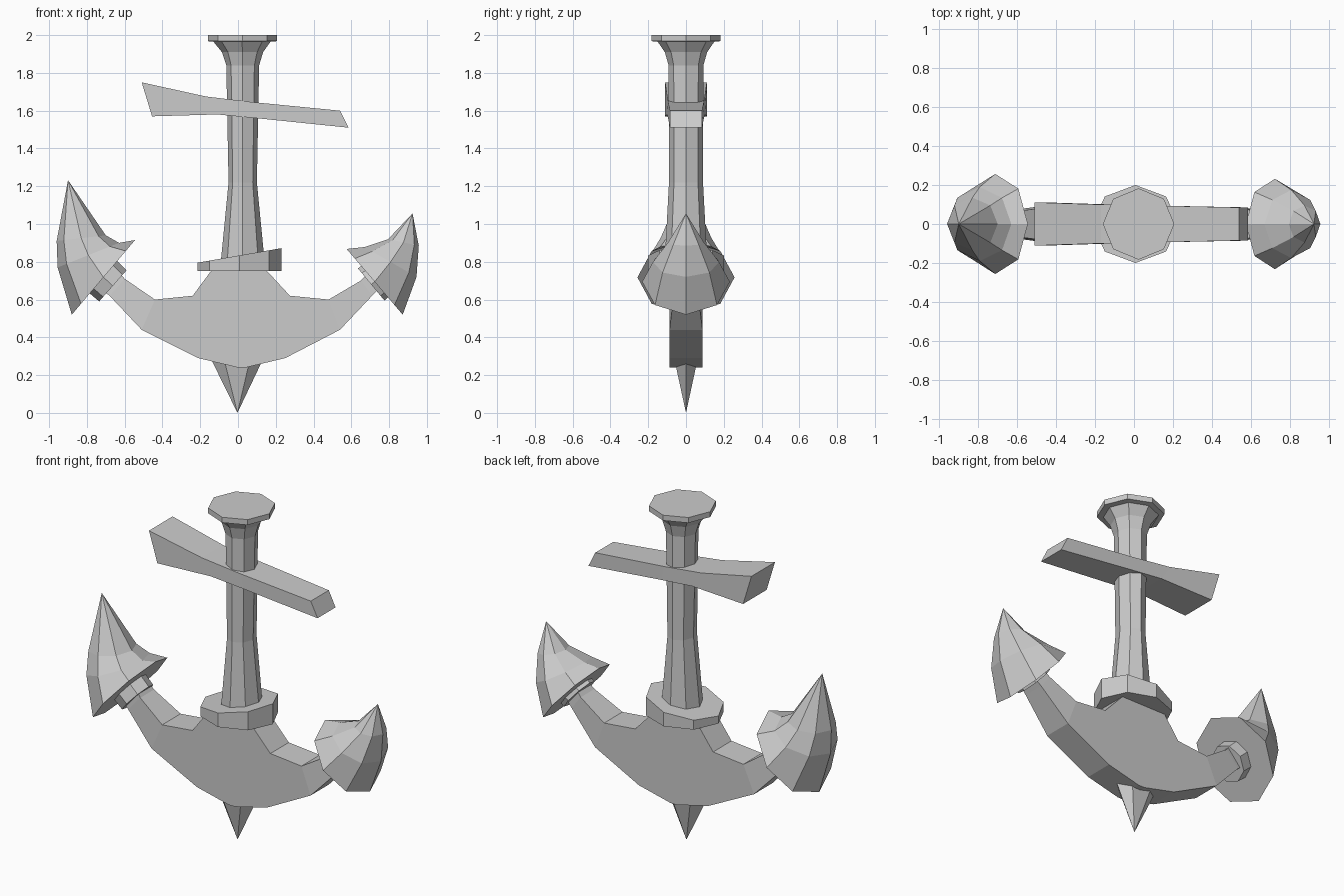
import bpy
from math import sin, cos, pi
from mathutils import Vector

if "Cube" in bpy.data.objects:
    bpy.data.objects.remove(bpy.data.objects["Cube"])


def make(name, verts, faces):
    me = bpy.data.meshes.new(name)
    me.from_pydata([tuple(v) for v in verts], [], faces)
    me.update()
    ob = bpy.data.objects.new(name, me)
    bpy.context.collection.objects.link(ob)
    bpy.ops.object.select_all(action='DESELECT')
    bpy.context.view_layer.objects.active = ob
    ob.select_set(True)
    bpy.ops.object.mode_set(mode='EDIT')
    bpy.ops.mesh.select_all(action='SELECT')
    bpy.ops.mesh.normals_make_consistent(inside=False)
    bpy.ops.object.mode_set(mode='OBJECT')
    return ob


def loft(name, rings, n=8, tip=None):
    """Rings given as ((x, z) of one side, (x, z) of other side, y radius)."""
    verts, faces = [], []
    for a, b, ry in rings:
        a, b = Vector((a[0], 0, a[1])), Vector((b[0], 0, b[1]))
        c, u = (a + b) / 2, (b - a) / 2
        verts += [c + u * cos(2 * pi * i / n) + Vector((0, ry * sin(2 * pi * i / n), 0))
                  for i in range(n)]
    for r in range(len(rings) - 1):
        for i in range(n):
            j = (i + 1) % n
            faces.append((r * n + i, r * n + j, r * n + n + j, r * n + n + i))
    faces.append(tuple(range(n)))
    last = (len(rings) - 1) * n
    if tip:
        verts.append(Vector((tip[0], 0, tip[1])))
        faces += [(last + i, last + (i + 1) % n, last + n) for i in range(n)]
    else:
        faces.append(tuple(range(last, last + n)))
    return make(name, verts, faces)


def strip(name, pairs):
    """Bar from cross-sections ((x, z) top, (x, z) bottom, half depth)."""
    verts, faces = [], []
    for t, b, h in pairs:
        verts += [(t[0], -h, t[1]), (t[0], h, t[1]), (b[0], h, b[1]), (b[0], -h, b[1])]
    for k in range(len(pairs) - 1):
        for i in range(4):
            j = (i + 1) % 4
            faces.append((4 * k + i, 4 * k + j, 4 * k + 4 + j, 4 * k + 4 + i))
    e = 4 * len(pairs)
    faces += [(0, 1, 2, 3), (e - 4, e - 3, e - 2, e - 1)]
    return make(name, verts, faces)


# Shank with flared octagonal cap
loft("shank", [((x0, z), (x1, z), ry) for z, x0, x1, ry in (
    (0.76, -0.095, 0.145, 0.115), (1.22, -0.05, 0.10, 0.09), (1.84, -0.062, 0.112, 0.092),
    (1.91, -0.085, 0.133, 0.112), (1.965, -0.13, 0.172, 0.15), (1.968, -0.16, 0.207, 0.183),
    (2.0, -0.16, 0.207, 0.183))])

# Collar with slanted top
loft("collar", [((-0.215, 0.75), (0.23, 0.75), 0.2), ((-0.215, 0.795), (0.23, 0.872), 0.2)])

# Crooked crossbar
strip("crossbar", [((-0.51, 1.75), (-0.455, 1.57), 0.111), ((-0.17, 1.675), (-0.11, 1.58), 0.1),
                   ((0.08, 1.645), (0.10, 1.56), 0.095), ((0.54, 1.60), (0.585, 1.51), 0.085)])

# Crescent arms
strip("arms", [((-0.64, 0.76), (-0.73, 0.66), 0.055), ((-0.60, 0.71), (-0.68, 0.62), 0.065),
               ((-0.44, 0.60), (-0.51, 0.44), 0.087), ((-0.24, 0.62), (-0.21, 0.29), 0.087),
               ((-0.14, 0.755), (0.0, 0.24), 0.087), ((0.15, 0.755), (0.04, 0.24), 0.087),
               ((0.275, 0.62), (0.25, 0.29), 0.087), ((0.48, 0.60), (0.54, 0.44), 0.087),
               ((0.65, 0.70), (0.71, 0.62), 0.065), ((0.69, 0.74), (0.76, 0.67), 0.055)])

# Bottom spike
loft("spike", [((-0.15, 0.30), (0.14, 0.30), 0.075)], n=6, tip=(-0.003, 0.0))

# Flukes and the hubs behind them
loft("left_fluke", [((-0.88, 0.52), (-0.545, 0.915), 0.257),
                    ((-0.955, 0.77), (-0.63, 0.90), 0.19),
                    ((-0.96, 0.91), (-0.70, 0.94), 0.135)], tip=(-0.90, 1.232))
loft("left_hub", [((-0.735, 0.59), (-0.59, 0.755), 0.105), ((-0.80, 0.645), (-0.655, 0.82), 0.105)])
loft("right_fluke", [((0.872, 0.52), (0.575, 0.868), 0.232),
                     ((0.945, 0.72), (0.67, 0.878), 0.175),
                     ((0.957, 0.885), (0.795, 0.92), 0.095)], tip=(0.924, 1.056))
loft("right_hub", [((0.775, 0.595), (0.635, 0.765), 0.105), ((0.83, 0.64), (0.69, 0.805), 0.105)])
